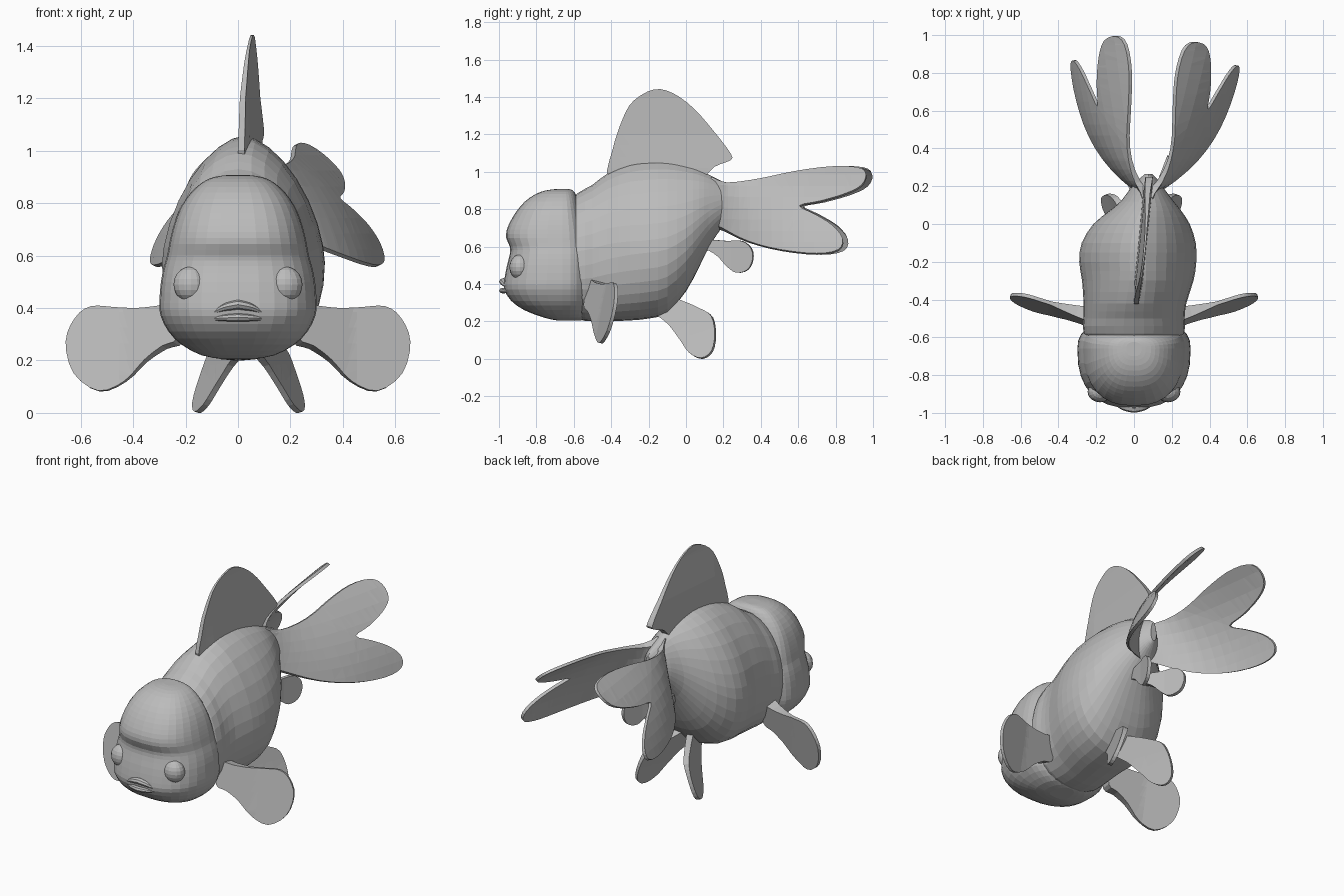
import bpy, bmesh, math
from mathutils import Vector

cube = bpy.data.objects.get("Cube")
if cube:
    bpy.data.objects.remove(cube)

mat = bpy.data.materials.new("plain grey")
mat.use_nodes = True
GREY = (0.5, 0.5, 0.5, 1)
mat.diffuse_color = GREY
mat.node_tree.nodes["Principled BSDF"].inputs["Base Color"].default_value = GREY


def finish(name, bm):
    bmesh.ops.recalc_face_normals(bm, faces=bm.faces[:])
    mesh = bpy.data.meshes.new(name)
    bm.to_mesh(mesh)
    bm.free()
    mesh.materials.append(mat)
    obj = bpy.data.objects.new(name, mesh)
    bpy.context.collection.objects.link(obj)
    return obj


def spline(points, steps, closed=False):
    """Catmull-Rom through tuples of any length."""
    n, out = len(points), []
    for i in range(n if closed else n - 1):
        ids = [(i + k) % n if closed else min(max(i + k, 0), n - 1) for k in (-1, 0, 1, 2)]
        for s in range(steps):
            t = s / steps
            out.append(tuple(
                0.5 * (2 * b + (c - a) * t + (2*a - 5*b + 4*c - d) * t**2 + (3*b - a - 3*c + d) * t**3)
                for a, b, c, d in zip(*(points[j] for j in ids))))
    return out if closed else out + [points[-1]]


def loft(name, rings):
    bm = bmesh.new()
    loops = [[bm.verts.new(p) for p in ring] for ring in rings]
    n = len(loops[0])
    for a, b in zip(loops, loops[1:]):
        for i in range(n):
            j = (i + 1) % n
            bm.faces.new((a[i], a[j], b[j], b[i]))
    bm.faces.new(loops[0])
    bm.faces.new(loops[-1])
    return finish(name, bm)


def power(v, e):
    return math.copysign(abs(v) ** e, v)


def clamp(v):
    return max(0, min(1, v))


def fin(name, outline, place, steps=3, cell=0.06):
    """Cut an outline into cells and bend it: place(u, v) gives centre and half thickness vector."""
    bm = bmesh.new()
    pts = spline(outline, steps, True)
    face = bm.faces.new([bm.verts.new((u, v, 0)) for u, v in pts])
    bmesh.ops.triangulate(bm, faces=[face])
    for axis in (0, 1):
        vals = [p[axis] for p in pts]
        cut = min(vals) + cell
        while cut < max(vals) - 0.01:
            co, no = Vector(), Vector()
            co[axis], no[axis] = cut, 1
            bmesh.ops.bisect_plane(bm, geom=bm.verts[:] + bm.edges[:] + bm.faces[:],
                                   dist=1e-5, plane_co=co, plane_no=no)
            cut += cell
    flat = list(bm.faces)
    rim = [e.verts[:] for e in bm.edges if e.is_boundary]
    twin = {}
    for v in list(bm.verts):
        centre, half = place(v.co.x, v.co.y)
        twin[v] = bm.verts.new(Vector(centre) - Vector(half))
        v.co = Vector(centre) + Vector(half)
    for f in flat:
        bm.faces.new([twin[v] for v in reversed(f.verts)])
    for a, b in rim:
        bm.faces.new((a, b, twin[b], twin[a]))
    return finish(name, bm)


# Body: y, centre x, half width, bottom z, top z
body = [(-.68, 0, .2, .27, .8), (-.58, 0, .266, .212, .885), (-.5, 0, .268, .2, .93),
        (-.42, .005, .272, .2, .99), (-.3, .02, .295, .205, 1.04), (-.2, .02, .31, .215, 1.055),
        (-.1, .025, .302, .245, 1.055), (0, .04, .255, .36, 1.035), (.07, .06, .19, .49, 1.01),
        (.12, .07, .14, .59, .985), (.18, .07, .095, .685, .955), (.23, .075, .055, .74, .93),
        (.265, .077, .02, .78, .9)]


def body_ring(y, cx, w, bottom, top, n=32):
    mid, ring = bottom + .42 * (top - bottom), []
    shoulder = 1.65 + .4 * clamp((-.25 - y) / .3)
    for i in range(n):
        a = math.tau * i / n
        c, s = math.cos(a), math.sin(a)
        e = 2 / shoulder if s > 0 else 2 / 2.3
        height = top - mid if s > 0 else mid - bottom
        ring.append((cx + w * power(c, e), y, mid + height * power(s, e)))
    return ring


loft("body", [body_ring(*st) for st in spline(body, 2)])

# Head with hood: z, front y, back y, half width
head = [(.205, -.69, -.56, .06), (.22, -.76, -.53, .14), (.26, -.865, -.51, .215),
        (.31, -.935, -.5, .265), (.37, -.972, -.5, .295), (.42, -.972, -.5, .3),
        (.5, -.957, -.5, .294), (.56, -.942, -.5, .282), (.6, -.942, -.51, .27),
        (.645, -.961, -.52, .262), (.69, -.958, -.53, .252), (.74, -.936, -.545, .237),
        (.79, -.905, -.56, .215), (.84, -.862, -.575, .18), (.88, -.805, -.59, .135),
        (.9, -.75, -.605, .09), (.907, -.7, -.625, .04)]


def head_ring(z, front, back, w, n=32):
    ring = []
    for i in range(n):
        a = math.tau * i / n
        c, s = math.cos(a), math.sin(a)
        e = 2 / 2.5
        depth = -.66 - front if s < 0 else back + .66
        ring.append((w * power(c, e), -.66 + depth * power(s, e), z))
    return ring


loft("head", [head_ring(*st) for st in spline(head, 2)])


# Lips
def lip(name, points, radius):
    half = spline(points, 4)
    path = [(-x, y, z) for x, y, z in half[:0:-1]] + half
    rings = []
    for x, y, z in path:
        r = radius * max(.25, 1 - (x / .125) ** 2)
        rings.append([(x, y + 1.3 * r * math.cos(math.tau * i / 8), z + r * math.sin(math.tau * i / 8))
                      for i in range(8)])
    return loft(name, rings)


lip("upper_lip", [(0, -.976, .413), (.06, -.967, .4), (.115, -.945, .37)], .018)
lip("lower_lip", [(0, -.98, .364), (.06, -.966, .362), (.11, -.94, .358)], .015)

# Eyes
for side, s in (("left", 1), ("right", -1)):
    bm = bmesh.new()
    bmesh.ops.create_uvsphere(bm, u_segments=16, v_segments=10, radius=1)
    for v in bm.verts:
        v.co = (s * .18 + v.co.x * .066, -.888 + v.co.y * .056, .49 + v.co.z * .068)
    finish(side + "_eye", bm)

# Dorsal fin in the y, z plane, thick at the root
fin("dorsal_fin",
    [(-.41, .96), (-.395, 1.11), (-.34, 1.28), (-.28, 1.38), (-.17, 1.44), (-.07, 1.42),
     (.04, 1.34), (.15, 1.215), (.24, 1.095), (.235, 1.06), (.15, 1.025), (.05, .94), (-.2, .9)],
    lambda y, z: ((.055 + .1 * y + .06 * max(0, z - 1.2), y, z),
                  (.005 + .018 * clamp((1.4 - z) / .4) * clamp((y + .5) / .2), 0, 0)))

# Forked double tail
tail = [(.12, .95), (.22, .935), (.4, .96), (.6, 1.0), (.8, 1.025), (.95, 1.02), (.995, .985),
        (.97, .925), (.88, .88), (.74, .84), (.625, .815), (.71, .77), (.81, .71), (.865, .64),
        (.84, .58), (.72, .56), (.52, .58), (.34, .625), (.2, .69), (.12, .74)]


def tail_side(s, root, spread, flare, length):
    def place(y, z):
        reach = 1 - math.exp(-max(0, y - .15) / .18)
        curl = 1 - math.exp(-max(0, 1.03 - z) / .3)
        x = root + s * (spread * (y - .2) + flare * reach * curl)
        t = .008 + .016 * max(0, 1 - (y - .12) / .3) ** 2
        return (x, .2 + length * (y - .2), z), (t, -.2 * s * t, .5 * s * t)
    return place


fin("left_tail_fin", tail, tail_side(1, .09, .21, .43, .96))
fin("right_tail_fin", tail, tail_side(-1, .06, .12, .41, 1))

pectoral = [(.22, .41), (.3, .403), (.38, .397), (.47, .402), (.56, .405), (.62, .36), (.655, .27),
            (.625, .15), (.53, .083), (.43, .12), (.35, .2), (.28, .25), (.22, .28)]
pelvic = [(-.16, .25), (-.09, .18), (-.03, .1), (.02, .03), (.085, .002), (.14, .04), (.157, .13),
          (.14, .225), (.08, .265), (0, .3), (-.08, .32)]
anal = [(.08, .63), (.15, .635), (.22, .63), (.3, .63), (.35, .59), (.358, .53), (.33, .475),
        (.27, .46), (.22, .495), (.17, .55), (.11, .585), (.06, .58)]


# Paired lower fins
def pectoral_side(s):
    def place(x, z):
        t = .009 + .03 * max(0, 1 - (x - .22) / .22)
        return (s * x, -.5 + .3 * (x - .27) + .2 * (z - .25), z), (-.3 * s * t, t, -.2 * t)
    return place


def pelvic_side(s):
    def place(y, z):
        t = .01 + .05 * max(0, z - .15)
        return (.04 + s * (.118 + .35 * (.2 - z) + .38 * (y - .06)), y, z), (t, -.4 * s * t, .3 * s * t)
    return place


def anal_side(s):
    def place(y, z):
        t = .01 + .015 * max(0, 1 - (y - .06) / .18)
        return (.055 + s * (.04 + .38 * (y - .12)), y, z), (t, -.3 * s * t, 0)
    return place


for side, s in (("left", 1), ("right", -1)):
    fin(side + "_pectoral_fin", pectoral, pectoral_side(s))
    fin(side + "_pelvic_fin", pelvic, pelvic_side(s))
    fin(side + "_anal_fin", anal, anal_side(s))
